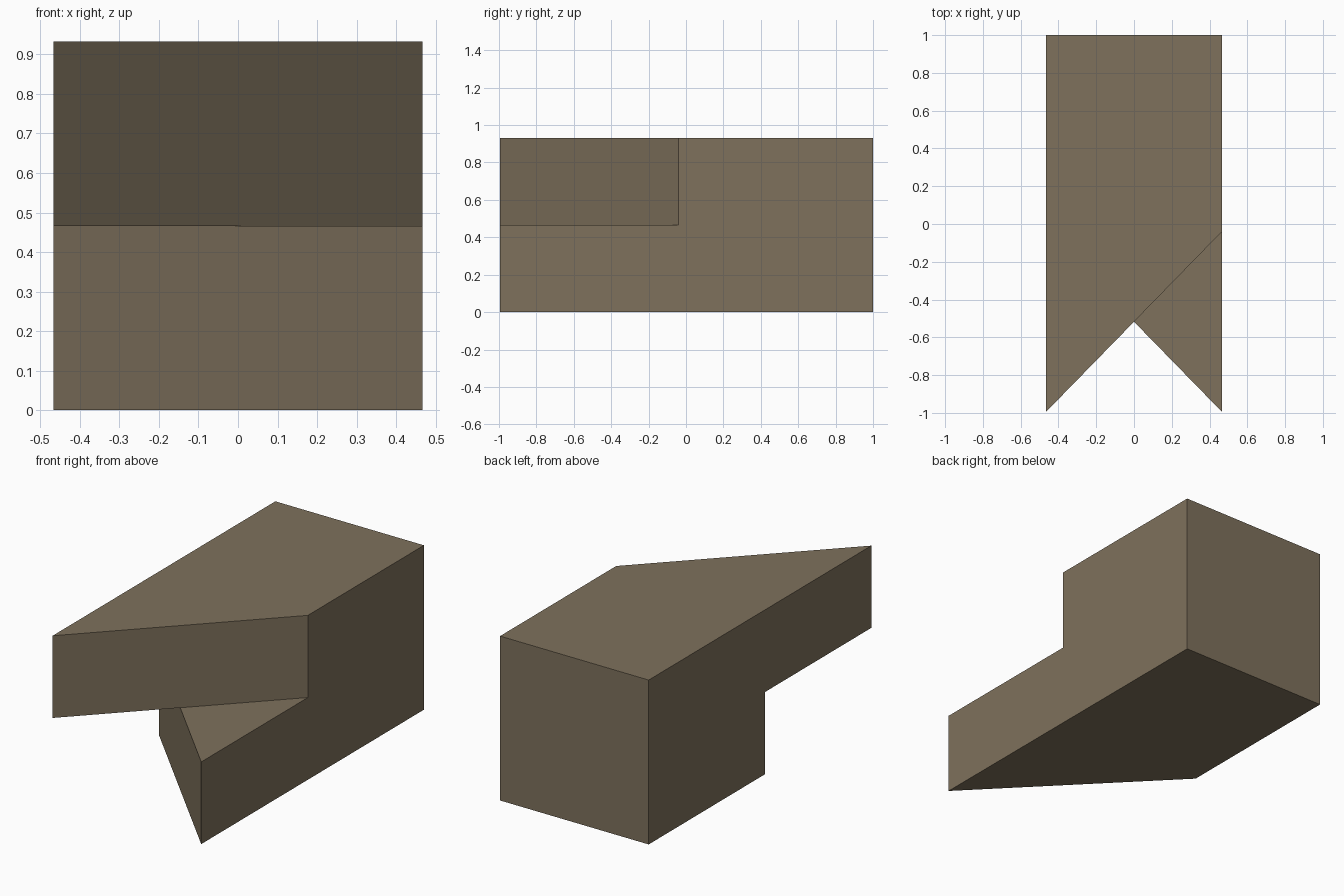
import bpy, bmesh

if "Cube" in bpy.data.objects:
    bpy.data.objects.remove(bpy.data.objects["Cube"])

W, H = 0.466, 0.932          # half width, full height
BACK, TIP, NOTCH = 1.0, -0.995, -0.04
MID = H / 2
CENTRE = (0, (TIP + NOTCH) / 2, MID)

# One half of the joint: points on the low right-hand tongue
half = {
    "back_low_r": (W, BACK, 0),
    "back_low_l": (-W, BACK, 0),
    "tip_low": (W, TIP, 0),
    "tip_mid": (W, TIP, MID),
    "heel_low": (-W, NOTCH, 0),
    "heel_mid": (-W, NOTCH, MID),
}

bm = bmesh.new()
low = {k: bm.verts.new(p) for k, p in half.items()}
# The upper half is the lower one turned half a revolution about the y axis
high = {k: bm.verts.new((-x, y, H - z)) for k, (x, y, z) in half.items()}
centre = bm.verts.new(CENTRE)

for a, b in ((low, high), (high, low)):
    # outer flat face
    bm.faces.new([a[k] for k in ("back_low_l", "back_low_r", "tip_low", "heel_low")])
    # mitred front face
    bm.faces.new([a["heel_low"], a["tip_low"], a["tip_mid"], centre, a["heel_mid"]])
    # exposed triangular shelf
    bm.faces.new([centre, a["tip_mid"], b["heel_mid"]])
    # stepped side
    bm.faces.new([a["back_low_r"], b["back_low_l"], b["heel_low"],
                  b["heel_mid"], a["tip_mid"], a["tip_low"]])
# square back end
bm.faces.new([low["back_low_l"], low["back_low_r"], high["back_low_l"], high["back_low_r"]])
bmesh.ops.recalc_face_normals(bm, faces=bm.faces[:])

mesh = bpy.data.meshes.new("mitred_half_lap_beam")
bm.to_mesh(mesh)
bm.free()
beam = bpy.data.objects.new("mitred_half_lap_beam", mesh)
bpy.context.collection.objects.link(beam)

# Brown timber
wood = bpy.data.materials.new("brown_wood")
wood.diffuse_color = (0.21, 0.165, 0.107, 1)
wood.use_nodes = True
wood.node_tree.nodes["Principled BSDF"].inputs["Base Color"].default_value = wood.diffuse_color
mesh.materials.append(wood)
